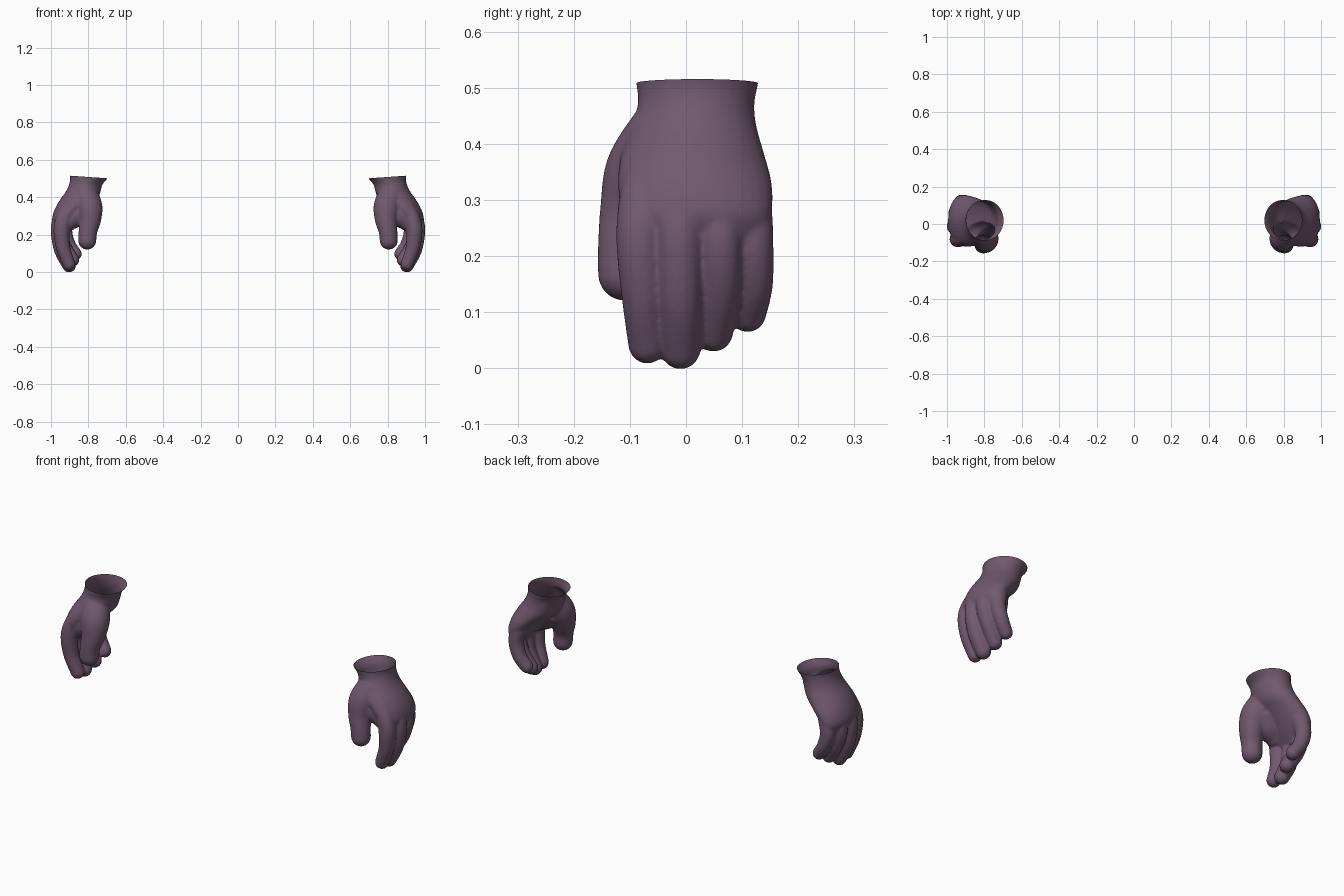
import bpy, bmesh, math
from mathutils import Vector

cube = bpy.data.objects.get("Cube")
if cube:
    bpy.data.objects.remove(cube, do_unlink=True)

glove = bpy.data.materials.new("dusky purple")
glove.use_nodes = True
colour = (0.165, 0.100, 0.155, 1)
glove.diffuse_color = colour
glove.node_tree.nodes["Principled BSDF"].inputs["Base Color"].default_value = colour

SIDES = 32


def spline(points, steps=8):
    """Catmull-Rom through tuples of any length."""
    pts = [points[0]] + list(points) + [points[-1]]
    out = []
    for a, b, c, d in zip(pts, pts[1:], pts[2:], pts[3:]):
        for k in range(steps):
            t = k / steps
            out.append([0.5 * (2 * q + (r - p) * t + (2 * p - 5 * q + 4 * r - s) * t * t
                               + (3 * q - p - 3 * r + s) * t ** 3)
                        for p, q, r, s in zip(a, b, c, d)])
    return out + [list(points[-1])]


def loft(bm, rings):
    """Closed tube through rings of points."""
    loops = [[bm.verts.new(p) for p in ring] for ring in rings]
    for a, b in zip(loops, loops[1:]):
        for i in range(SIDES):
            j = (i + 1) % SIDES
            bm.faces.new((a[i], a[j], b[j], b[i]))
    bm.faces.new(loops[0][::-1])
    bm.faces.new(loops[-1])


def digit(bm, points):
    """Round finger along (x, y, z, radius) points, with a domed tip."""
    path = spline(points)
    centres = [Vector(p[:3]) for p in path]
    radii = [p[3] for p in path]
    end_dir = (centres[-1] - centres[-2]).normalized()
    base, r = centres[-1], radii[-1]
    for k in range(1, 7):
        a = math.radians(14 * k)
        centres.append(base + end_dir * r * math.sin(a))
        radii.append(r * math.cos(a))
    rings = []
    for i, (c, rad) in enumerate(zip(centres, radii)):
        d = (centres[min(i + 1, len(centres) - 1)] - centres[max(i - 1, 0)]).normalized()
        u = Vector((0, 1, 0)).cross(d).normalized()
        v = d.cross(u)
        rings.append([c + rad * (u * math.cos(t) + v * math.sin(t))
                      for t in (math.tau * n / SIDES for n in range(SIDES))])
    loft(bm, rings)


def palm(bm, sections):
    """Wrist and palm from (z, x, y, x radius, y radius) sections."""
    rings = []
    for z, x, y, rx, ry in spline(sections):
        rings.append([(x + rx * math.cos(t), y + ry * math.sin(t), z)
                      for t in (math.tau * n / SIDES for n in range(SIDES))])
    loft(bm, rings)


bm = bmesh.new()
# wrist, back of the hand and palm
palm(bm, [(0.57, 0.782, 0.02, 0.132, 0.118), (0.51, 0.794, 0.02, 0.104, 0.109),
          (0.47, 0.813, 0.018, 0.090, 0.104), (0.43, 0.828, 0.014, 0.093, 0.112),
          (0.38, 0.856, 0.012, 0.100, 0.128), (0.33, 0.895, 0.016, 0.087, 0.137),
          (0.28, 0.924, 0.019, 0.070, 0.134), (0.245, 0.934, 0.02, 0.050, 0.12),
          (0.20, 0.942, 0.02, 0.018, 0.09)])
# thumb with its fleshy base
digit(bm, [(0.825, -0.030, 0.42, 0.07), (0.797, -0.072, 0.35, 0.072),
           (0.792, -0.094, 0.28, 0.060), (0.802, -0.107, 0.22, 0.050),
           (0.806, -0.109, 0.168, 0.048)])
# web between thumb and index finger
digit(bm, [(0.815, -0.045, 0.36, 0.066), (0.865, -0.055, 0.305, 0.064),
           (0.905, -0.060, 0.27, 0.050)])
# index, middle, ring and little finger
fingers = [
    [(0.895, -0.066, 0.36, 0.040), (0.930, -0.078, 0.285, 0.043),
     (0.943, -0.081, 0.22, 0.043), (0.935, -0.077, 0.13, 0.038),
     (0.903, -0.069, 0.042, 0.034)],
    [(0.905, -0.012, 0.36, 0.040), (0.945, -0.012, 0.285, 0.043),
     (0.959, -0.012, 0.22, 0.042), (0.945, -0.011, 0.12, 0.039),
     (0.903, -0.010, 0.034, 0.036)],
    [(0.900, 0.045, 0.36, 0.040), (0.938, 0.056, 0.285, 0.043),
     (0.952, 0.060, 0.22, 0.040), (0.930, 0.060, 0.14, 0.037),
     (0.884, 0.049, 0.064, 0.035)],
    [(0.880, 0.092, 0.36, 0.040), (0.912, 0.111, 0.285, 0.041),
     (0.924, 0.118, 0.22, 0.038), (0.904, 0.120, 0.15, 0.035),
     (0.868, 0.110, 0.097, 0.033)]]
for finger in fingers:
    digit(bm, finger)
bmesh.ops.recalc_face_normals(bm, faces=bm.faces)

mesh = bpy.data.meshes.new("left_hand")
bm.to_mesh(mesh)
bm.free()
left = bpy.data.objects.new("left_hand", mesh)
bpy.context.collection.objects.link(left)

# fuse the parts into one soft skin
remesh = left.modifiers.new("fuse", "REMESH")
remesh.mode = "VOXEL"
remesh.voxel_size = 0.0048
soften = left.modifiers.new("soften", "SMOOTH")
soften.factor = 0.5
soften.iterations = 10
skin = bpy.data.meshes.new_from_object(left.evaluated_get(bpy.context.evaluated_depsgraph_get()))
left.modifiers.clear()

# open the cuff along a slightly tilted rim
bm = bmesh.new()
bm.from_mesh(skin)
bmesh.ops.bisect_plane(bm, geom=bm.verts[:] + bm.edges[:] + bm.faces[:],
                       plane_co=(0.795, 0.02, 0.508), plane_no=(-0.07, 0, 1),
                       clear_outer=True)
for face in bm.faces:
    face.smooth = True
bm.to_mesh(skin)

# mirrored partner
bmesh.ops.scale(bm, vec=(-1, 1, 1), verts=bm.verts)
bmesh.ops.reverse_faces(bm, faces=bm.faces)
twin = bpy.data.meshes.new("right_hand")
bm.to_mesh(twin)
bm.free()
left.data = skin
right = bpy.data.objects.new("right_hand", twin)
bpy.context.collection.objects.link(right)
for hand in (left, right):
    hand.data.materials.clear()
    hand.data.materials.append(glove)
